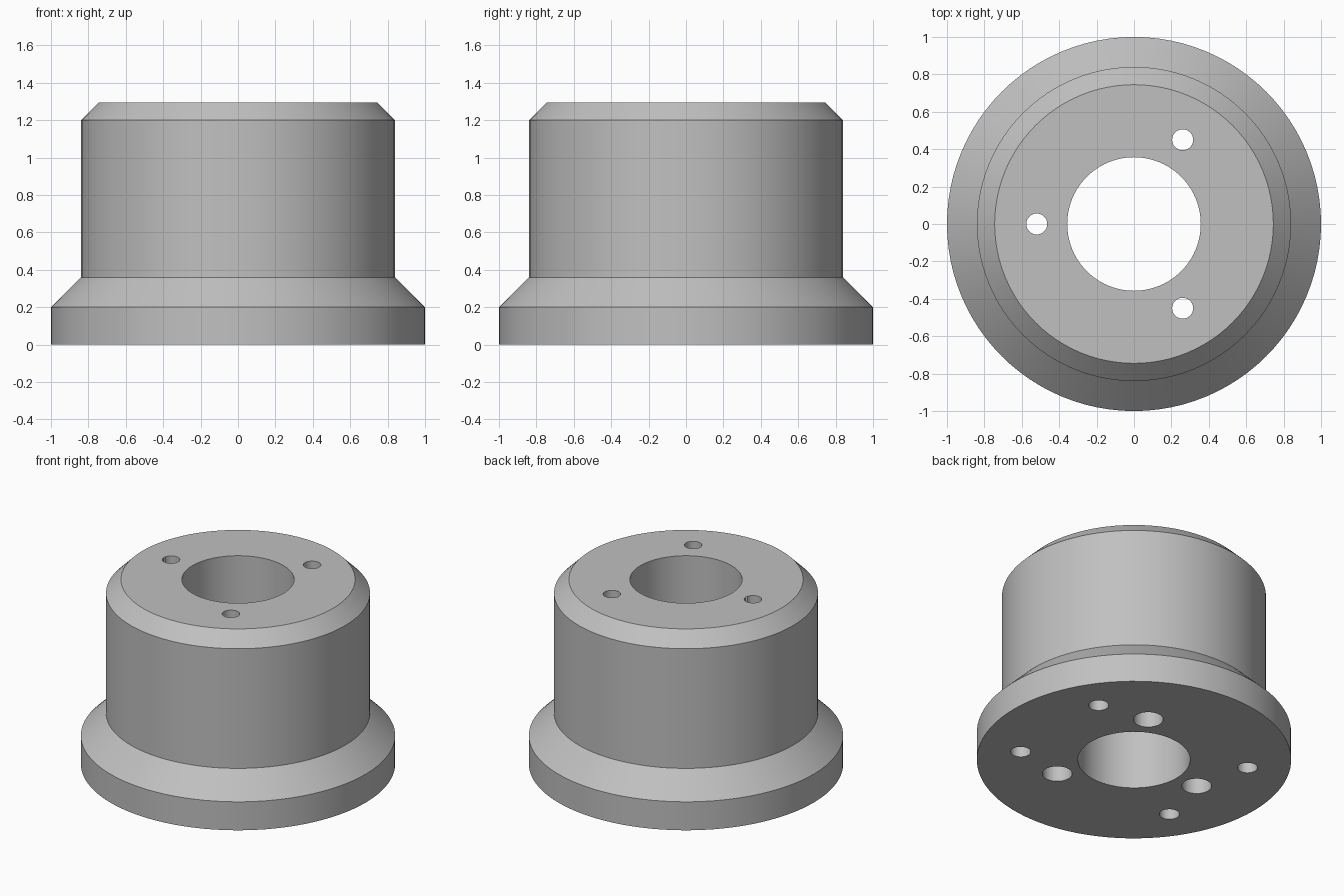
import bpy, bmesh
from math import radians, cos, sin, pi

if "Cube" in bpy.data.objects:
    bpy.data.objects.remove(bpy.data.objects["Cube"], do_unlink=True)

HEIGHT = 1.295
SEGMENTS = 96

# Single machined grey
grey = bpy.data.materials.new("machined grey")
grey.use_nodes = True
colour = (0.53, 0.53, 0.53, 1)
grey.diffuse_color = colour
grey.node_tree.nodes["Principled BSDF"].inputs["Base Color"].default_value = colour


def make_object(name, bm):
    bmesh.ops.recalc_face_normals(bm, faces=bm.faces)
    mesh = bpy.data.meshes.new(name)
    bm.to_mesh(mesh)
    bm.free()
    mesh.materials.append(grey)
    obj = bpy.data.objects.new(name, mesh)
    bpy.context.collection.objects.link(obj)
    return obj


def lathe(name, profile):
    """Revolve a closed (radius, z) profile around the z axis."""
    bm = bmesh.new()
    rings = []
    for i in range(SEGMENTS):
        a = 2 * pi * i / SEGMENTS
        rings.append([bm.verts.new((r * cos(a), r * sin(a), z)) for r, z in profile])
    count = len(profile)
    for i, ring in enumerate(rings):
        after = rings[(i + 1) % SEGMENTS]
        for j in range(count):
            k = (j + 1) % count
            bm.faces.new((ring[j], after[j], after[k], ring[k]))
    return make_object(name, bm)


def drill(target, radius, ring_radius, angles, z0, z1):
    """Cut a ring of vertical round holes from z0 to z1."""
    bm = bmesh.new()
    for angle in angles:
        a = radians(angle)
        made = bmesh.ops.create_cone(bm, cap_ends=True, segments=32, radius1=radius,
                                     radius2=radius, depth=z1 - z0)
        bmesh.ops.translate(bm, verts=made["verts"],
                            vec=(ring_radius * cos(a), ring_radius * sin(a), (z0 + z1) / 2))
    cutter = make_object("hole_cutter", bm)
    cutter.hide_render = True
    mod = target.modifiers.new("holes", "BOOLEAN")
    mod.operation = "DIFFERENCE"
    mod.solver = "EXACT"
    mod.object = cutter
    bpy.context.view_layer.objects.active = target
    bpy.ops.object.modifier_apply(modifier=mod.name)
    bpy.data.objects.remove(cutter, do_unlink=True)


# Flanged hub body with a centre bore
hub = lathe("flanged_hub", [
    (0.357, 0), (1, 0), (1, 0.2), (0.84, 0.36),
    (0.84, 1.2), (0.745, HEIGHT), (0.357, HEIGHT),
])

# Three through holes, counterbored from below
thirds = (60, 180, 300)
drill(hub, 0.056, 0.52, thirds, -0.1, HEIGHT + 0.1)
drill(hub, 0.095, 0.52, thirds, -0.1, 0.65)

# Four blind holes in the underside
drill(hub, 0.064, 0.728, (32, 148, 212, 328), -0.1, 0.4)

# Smooth round walls with crisp edges
bpy.ops.object.select_all(action="DESELECT")
hub.select_set(True)
bpy.context.view_layer.objects.active = hub
bpy.ops.object.shade_smooth_by_angle(angle=radians(30))
